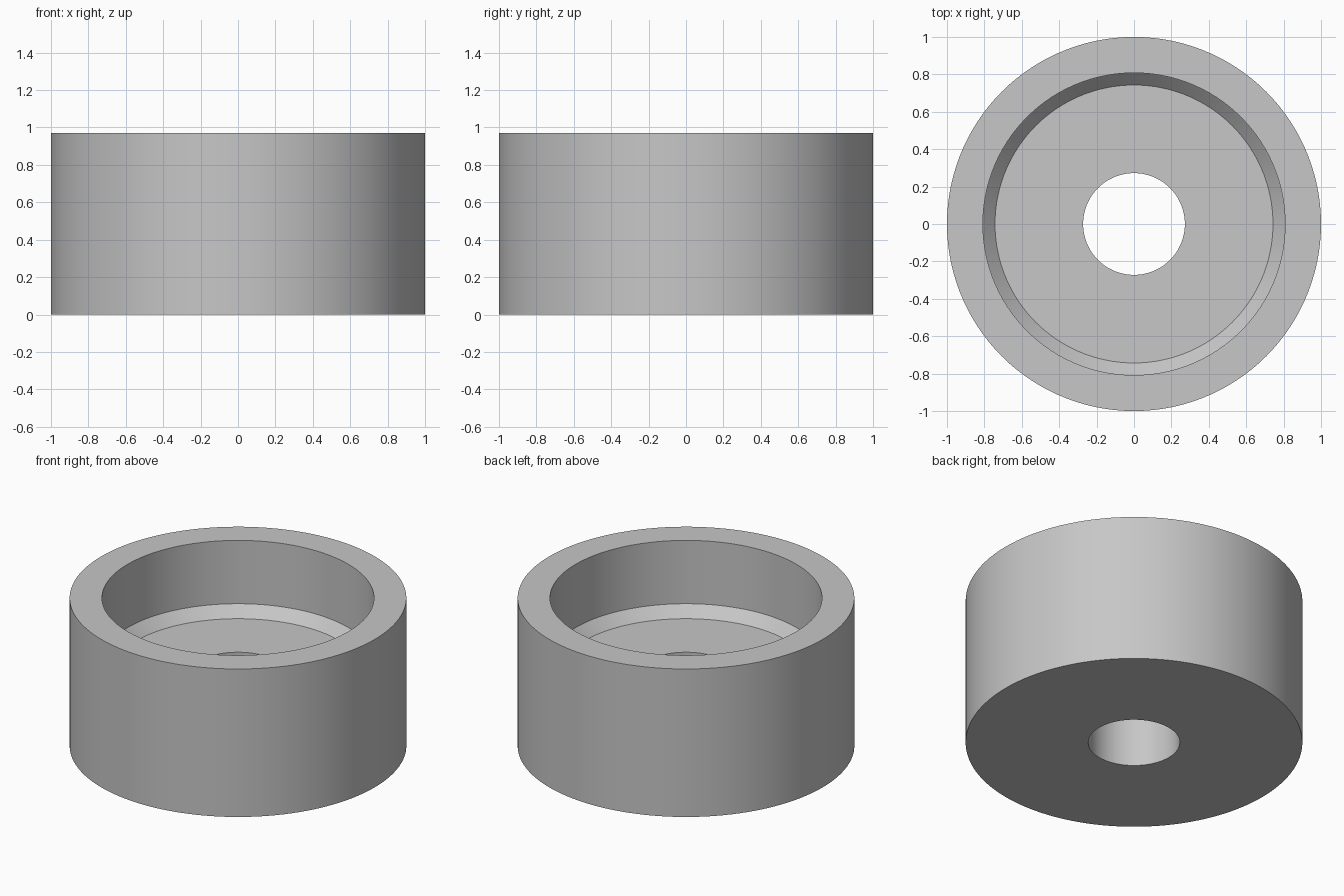
import bpy, bmesh, math

if "Cube" in bpy.data.objects:
    bpy.data.objects.remove(bpy.data.objects["Cube"])

SEGMENTS = 120

# Closed cross-section (radius, height): base, outer wall, rim, recess, chamfer, floor, bore
PROFILE = [
    (0.272, 0.0), (1.0, 0.0), (1.0, 0.97), (0.808, 0.97),
    (0.808, 0.555), (0.743, 0.487), (0.272, 0.487),
]


def lathe(name, profile, segments, material):
    """Revolve a closed profile around the z axis."""
    bm = bmesh.new()
    rings = []
    for i in range(segments):
        a = 2 * math.pi * i / segments
        rings.append([bm.verts.new((r * math.cos(a), r * math.sin(a), z)) for r, z in profile])
    n = len(profile)
    for i in range(segments):
        here, following = rings[i], rings[(i + 1) % segments]
        for j in range(n):
            k = (j + 1) % n
            bm.faces.new((here[j], following[j], following[k], here[k]))
    bmesh.ops.recalc_face_normals(bm, faces=bm.faces[:])
    mesh = bpy.data.meshes.new(name)
    bm.to_mesh(mesh)
    bm.free()
    mesh.materials.append(material)
    obj = bpy.data.objects.new(name, mesh)
    bpy.context.collection.objects.link(obj)
    return obj


grey = bpy.data.materials.new("light grey")
grey.diffuse_color = (0.57, 0.57, 0.57, 1.0)
grey.use_nodes = True
grey.node_tree.nodes["Principled BSDF"].inputs["Base Color"].default_value = grey.diffuse_color

# Round bushing with a chamfered recess and a through bore
bushing = lathe("recessed_bushing", PROFILE, SEGMENTS, grey)
bpy.context.view_layer.objects.active = bushing
bushing.select_set(True)
bpy.ops.object.shade_smooth_by_angle(angle=math.radians(30))
